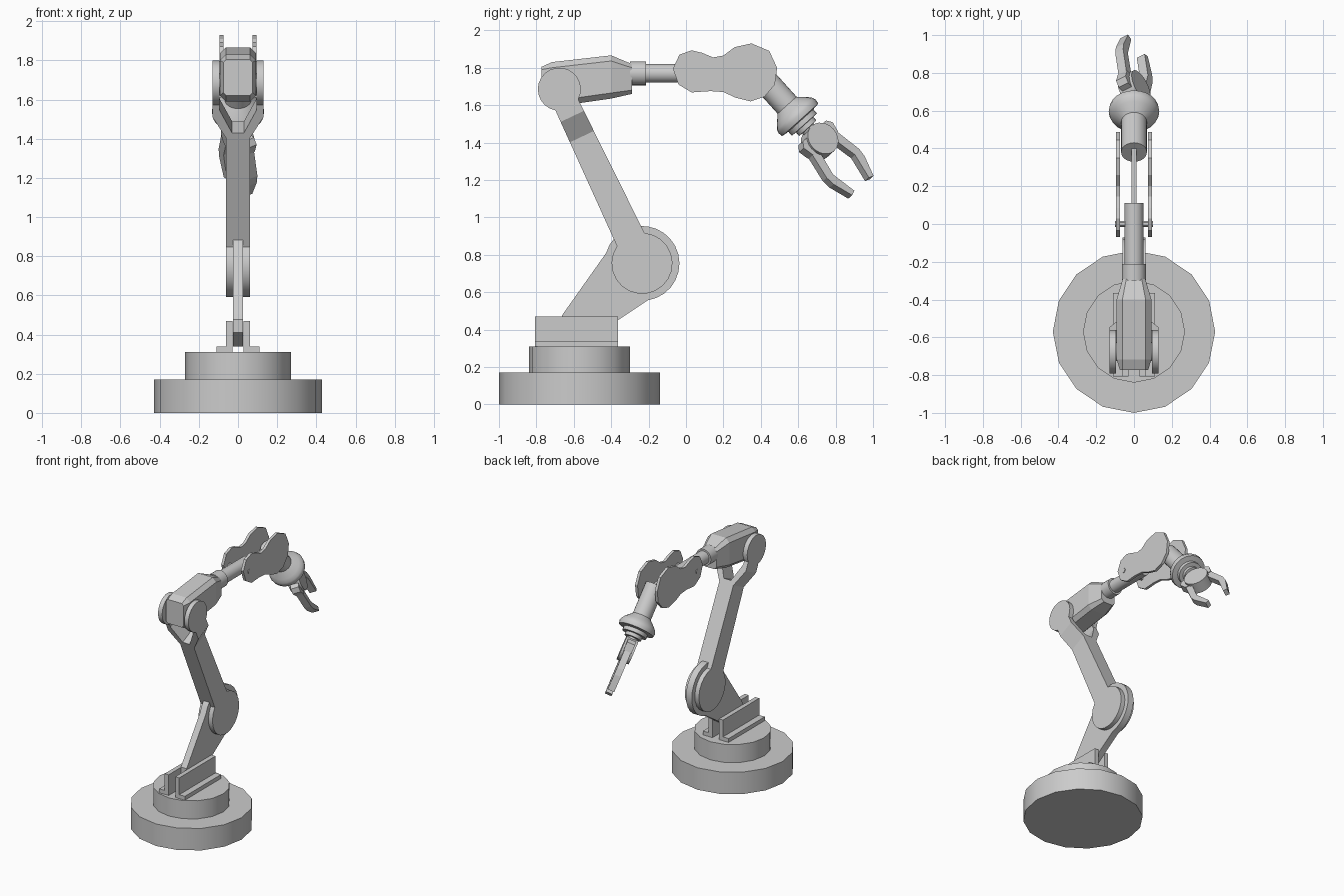
import bpy, bmesh
from math import sin, cos, radians, pi
from mathutils import Matrix, Vector

if "Cube" in bpy.data.objects:
    bpy.data.objects.remove(bpy.data.objects["Cube"])


def finish(name, bm, mat, smooth=False):
    bmesh.ops.recalc_face_normals(bm, faces=bm.faces)
    me = bpy.data.meshes.new(name)
    bm.to_mesh(me)
    bm.free()
    me.transform(mat)
    ob = bpy.data.objects.new(name, me)
    bpy.context.collection.objects.link(ob)
    if smooth:
        bpy.ops.object.select_all(action='DESELECT')
        ob.select_set(True)
        bpy.context.view_layer.objects.active = ob
        bpy.ops.object.shade_smooth_by_angle()
    return ob


def prism(name, pts, x0, x1, mat=Matrix(), smooth=False):
    """Extrude a local YZ outline from x0 to x1."""
    bm = bmesh.new()
    a = [bm.verts.new((x0, y, z)) for y, z in pts]
    b = [bm.verts.new((x1, y, z)) for y, z in pts]
    bm.faces.new(a)
    bm.faces.new(b[::-1])
    n = len(pts)
    for i in range(n):
        bm.faces.new((a[i], a[(i + 1) % n], b[(i + 1) % n], b[i]))
    return finish(name, bm, mat, smooth)


def loft(name, rings, mat=Matrix(), smooth=False):
    """Bridge rings of equal length and cap both ends."""
    bm = bmesh.new()
    vs = [[bm.verts.new(p) for p in r] for r in rings]
    n = len(vs[0])
    for a, b in zip(vs, vs[1:]):
        for i in range(n):
            bm.faces.new((a[i], a[(i + 1) % n], b[(i + 1) % n], b[i]))
    bm.faces.new(vs[0])
    bm.faces.new(vs[-1])
    return finish(name, bm, mat, smooth)


def lathe(name, prof, mat=Matrix(), n=24):
    """Revolve (radius, height) points round local Z."""
    return loft(name, [[(r * cos(2 * pi * i / n), r * sin(2 * pi * i / n), h)
                        for i in range(n)] for r, h in prof], mat, True)


def arc(cy, cz, r, a0, a1, n=18):
    return [(cy + r * cos(radians(a0 + (a1 - a0) * i / n)),
             cz + r * sin(radians(a0 + (a1 - a0) * i / n))) for i in range(n + 1)]


def along(axis, y, z):
    return Matrix.Translation((0, y, z)) @ Vector(axis).to_track_quat('Z', 'Y').to_matrix().to_4x4()


# Round base in two steps
base = Matrix.Translation((0, -.57, 0))
lathe("base", [(.43, 0), (.43, .17)], base, 16)
lathe("turntable", [(.27, .17), (.27, .31)], base, 16)

# Pair of angle brackets
for s, side in ((1, "right"), (-1, "left")):
    prism("bracket_wall_" + side, [(-.807, .31), (-.364, .31), (-.364, .47), (-.807, .47)], s * .028, s * .062)
    prism("bracket_foot_" + side, [(-.807, .31), (-.364, .31), (-.364, .34), (-.807, .34)], s * .06, s * .11)

# Lower link with round elbow end
EY, EZ = -.235, .754
prism("lower_link", [(-.663, .476), (-.663, .41), (-.57, .34), (-.5, .36), (-.364, .45)]
      + arc(EY, EZ, .2, -81, 164), -.025, .025, smooth=True)

# Upper link: side outline intersected with a double-forked front outline
tilt = Matrix.Translation((0, EY, EZ)) @ Matrix.Rotation(radians(25.4), 4, 'X')
link = prism("upper_link", arc(0, 0, .163, 120, 420) + arc(0, 1.031, .115, -54, 234),
             -.13, .13, tilt, True)
half = [(.025, .165), (.025, -.2), (.06, -.2), (.06, .75), (.13, .87), (.14, .87),
        (.14, 1.2), (.095, 1.2), (.095, .91), (.03, .78)]
fork = prism("fork_cutter", half + [(-x, u) for x, u in half[::-1]], -.3, .3,
             tilt @ Matrix.Rotation(radians(-90), 4, 'Z'))
fork.hide_render = True
mod = link.modifiers.new("fork", 'BOOLEAN')
mod.operation, mod.object, mod.solver = 'INTERSECT', fork, 'EXACT'
bpy.context.view_layer.objects.active = link
bpy.ops.object.modifier_apply(modifier=mod.name)
bpy.data.objects.remove(fork)
lathe("shoulder_pin", [(.05, -.1), (.05, .1)], along((1, 0, 0), -.676, 1.685))

# Forearm housing: chamfered box tapering at both ends
def section(y, hx, z0, z1, c):
    r = [(hx, z0 + c), (hx, z1 - c), (hx - c, z1)]
    l = [(-hx + c, z1), (-hx, z1 - c), (-hx, z0 + c)]
    return [(x, y, z) for x, z in r + l + [(-hx + c, z0), (hx - c, z0)]]

loft("forearm_housing", [section(-.772, .075, 1.62, 1.805, .015), section(-.717, .092, 1.59, 1.83, .03),
                         section(-.4, .092, 1.635, 1.866, .03), section(-.29, .06, 1.66, 1.82, .02)])

# Forearm collar, shaft and thin centre bar
Y = along((0, 1, 0), 0, 1.77)
lathe("forearm_collar", [(.064, -.3), (.064, -.213)], Y)
lathe("forearm_shaft", [(.05, -.22), (.05, .11)], Y)
prism("centre_bar", [(.1, 1.745), (.4, 1.745), (.4, 1.795), (.1, 1.795)], -.012, .012)
lathe("plate_pin", [(.017, -.1), (.017, .1)], along((1, 0, 0), 0, 1.77), 12)

# Waisted side plates
waist = [(-.07, 1.795), (-.035, 1.87), (.03, 1.893), (.085, 1.88), (.145, 1.855), (.2, 1.865),
         (.26, 1.91), (.35, 1.93), (.445, 1.89), (.487, 1.8), (.475, 1.71), (.42, 1.645),
         (.345, 1.62), (.265, 1.64), (.2, 1.67), (.13, 1.675), (.03, 1.668), (-.04, 1.71)]
for s, side in ((1, "right"), (-1, "left")):
    prism("side_plate_" + side, waist, s * .074, s * .095)

# Wrist, turned on the sloping hand axis
a = radians(48)
d, p = Vector((0, cos(a), -sin(a))), Vector((0, sin(a), cos(a)))
lathe("wrist", [(.068, -.32), (.068, -.08), (.11, -.04), (.128, -.018), (.134, 0), (.13, .025),
                (.09, .03), (.09, .058), (.062, .06), (.062, .085), (.04, .087), (.04, .16)],
      along(d, .594, 1.54))

# Gripper, twisted about the hand axis
w = radians(34)
X = Vector((1, 0, 0))
n, q = X * cos(w) + p * sin(w), p * cos(w) - X * sin(w)
hand = Matrix.Translation((0, .594, 1.54)) @ Matrix((-n, q, d)).transposed().to_4x4()
prism("palm_disc", arc(0, .18, .09, 0, 345, 23), -.045, .045, hand, True)
prism("palm_plate", [(-.1, .12), (.1, .12), (.125, .15), (.11, .21), (-.11, .21), (-.125, .15)],
      -.03, .03, hand)
finger = [(.06, .19), (.108, .2), (.14, .35), (.135, .4), (.093, .51), (.063, .5),
          (.085, .405), (.095, .36), (.068, .25)]
for s, name in ((1, "upper"), (-1, "lower")):
    prism("finger_" + name, [(s * y, t) for y, t in finger], -.025, .025, hand)
